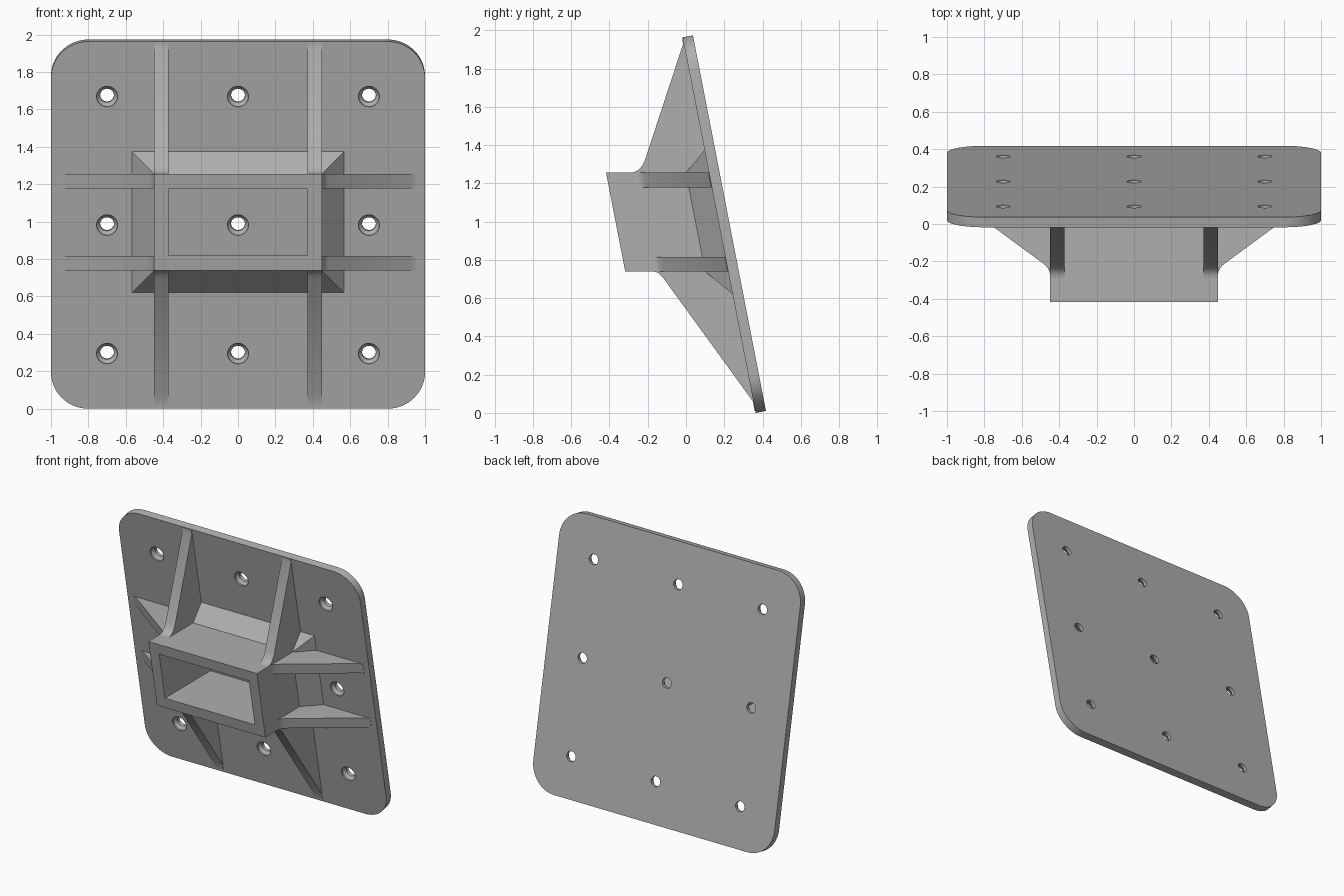
import bpy, bmesh, math
from mathutils import Vector

if "Cube" in bpy.data.objects:
    bpy.data.objects.remove(bpy.data.objects["Cube"])

TILT = math.radians(11)
THICK = 0.055
BASE_Y = 0.364                      # front bottom edge of the plate
UP = Vector((0, -math.sin(TILT), math.cos(TILT)))
OUT = Vector((0, -math.cos(TILT), -math.sin(TILT)))

grey = bpy.data.materials.new("mid grey")
grey.use_nodes = True
grey.diffuse_color = (0.43, 0.43, 0.43, 1)
grey.node_tree.nodes["Principled BSDF"].inputs["Base Color"].default_value = (0.43, 0.43, 0.43, 1)


def face_y(z):
    """Depth of the plate's front face at height z."""
    return BASE_Y - math.tan(TILT) * z


def sheared(x, d, z):
    """Point standing d in front of the tilted plate."""
    return Vector((x, face_y(z) - d, z))


def on_plate(x, v, w):
    """Point in the plate's own axes: across, up, outward."""
    return Vector((x, BASE_Y, 0)) + UP * v + OUT * w


def finish(name, bm):
    bmesh.ops.recalc_face_normals(bm, faces=bm.faces)
    mesh = bpy.data.meshes.new(name)
    bm.to_mesh(mesh)
    bm.free()
    mesh.materials.append(grey)
    ob = bpy.data.objects.new(name, mesh)
    bpy.context.collection.objects.link(ob)
    return ob


def smooth(ob):
    bpy.ops.object.select_all(action="DESELECT")
    ob.select_set(True)
    bpy.context.view_layer.objects.active = ob
    bpy.ops.object.shade_smooth_by_angle(angle=math.radians(30))


def loft(bm, rings, closed=False):
    """Skin a list of equal point rings, capped or joined end to end."""
    rows = [[bm.verts.new(p) for p in ring] for ring in rings]
    n = len(rows[0])
    pairs = list(zip(rows, rows[1:])) + ([(rows[-1], rows[0])] if closed else [])
    for a, b in pairs:
        for i in range(n):
            j = (i + 1) % n
            bm.faces.new((a[i], a[j], b[j], b[i]))
    if not closed:
        bm.faces.new(rows[0])
        bm.faces.new(rows[-1])


def fillet(a, b, c, steps=10):
    a, b, c = Vector(a), Vector(b), Vector(c)
    return [a.lerp(b, i / steps).lerp(b.lerp(c, i / steps), i / steps) for i in range(steps + 1)]


# Tilted plate with rounded corners
R = 0.2
outline = []
for k, (cx, cv) in enumerate([(1 - R, 2 - R), (R - 1, 2 - R), (R - 1, R), (1 - R, R)]):
    for i in range(17):
        a = math.pi / 2 * (k + i / 16)
        outline.append((cx + R * math.cos(a), cv + R * math.sin(a)))
bm = bmesh.new()
loft(bm, [[on_plate(x, v, w) for x, v in outline] for w in (0, -THICK)])
plate = finish("back_plate", bm)

# Nine countersunk screw holes
bm = bmesh.new()
for cx in (-0.7, 0, 0.7):
    for cv in (0.3, 1, 1.7):
        rings = []
        for r, w in ((0.056, 0.02), (0.056, -0.01), (0.037, -0.03), (0.037, -THICK - 0.02)):
            angles = [math.tau * i / 32 for i in range(32)]
            rings.append([on_plate(cx + r * math.cos(a), cv + r * math.sin(a), w) for a in angles])
        loft(bm, rings)
cutter = finish("hole_cutter", bm)
cutter.hide_render = True
cut = plate.modifiers.new("holes", "BOOLEAN")
cut.operation, cut.solver, cut.object = "DIFFERENCE", "EXACT", cutter
bpy.context.view_layer.objects.active = plate
bpy.ops.object.modifier_apply(modifier="holes")
bpy.data.objects.remove(cutter)
smooth(plate)


# Rectangular socket, cut parallel to the plate
def rect(hx, z0, z1, d):
    return [sheared(x, d, z) for x, z in ((-hx, z0), (hx, z0), (hx, z1), (-hx, z1))]


HX, Z0, Z1, DEPTH, WALL = 0.45, 0.738, 1.256, 0.538, 0.078
inner = (HX - WALL, Z0 + WALL + 0.003, Z1 - WALL - 0.003)
bm = bmesh.new()
loft(bm, [rect(HX, Z0, Z1, 0), rect(HX, Z0, Z1, DEPTH),
          rect(*inner, DEPTH), rect(*inner, 0)], closed=True)
finish("socket", bm)

# Sloping collar round the socket root
bm = bmesh.new()
loft(bm, [rect(HX, Z0, Z1, 0), rect(HX, Z0, Z1, 0.12),
          rect(HX + 0.116, Z0 - 0.117, Z1 + 0.118, 0)], closed=True)
finish("socket_collar", bm)

# Gussets above and below the socket
upper = [(face_y(1.96) + 0.02, 1.96), (face_y(1.96) - 0.003, 1.96), (-0.016, 1.927)]
upper += fillet((-0.21, 1.335), (-0.236, Z1), (-0.293, Z1)) + [(face_y(Z1) + 0.02, Z1)]
lower = [(face_y(0.01) + 0.02, 0.01), (face_y(0.01) - 0.003, 0.01), (0.35, 0.06)]
lower += fillet((-0.105, 0.686), (-0.141, Z0), (-0.165, Z0)) + [(face_y(Z0) + 0.02, Z0)]
# Gussets beside the socket, as (x, distance from plate)
side_profile = [(0.45, -0.02), (0.95, -0.02), (0.95, 0.002), (0.925, 0.008)]
side_profile += fillet((0.487, 0.33), (0.45, 0.357), (0.45, 0.39))

for side, label in ((1, "left"), (-1, "right")):
    for name, profile in (("upper", upper), ("lower", lower)):
        bm = bmesh.new()
        loft(bm, [[Vector((side * x, y, z)) for y, z in profile] for x in (HX - WALL, HX)])
        smooth(finish(f"{label}_{name}_gusset", bm))
    for name, za in (("upper", Z1 - WALL), ("lower", Z0)):
        bm = bmesh.new()
        loft(bm, [[sheared(side * x, d, z) for x, d in side_profile] for z in (za, za + WALL)])
        smooth(finish(f"{label}_{name}_side_gusset", bm))
